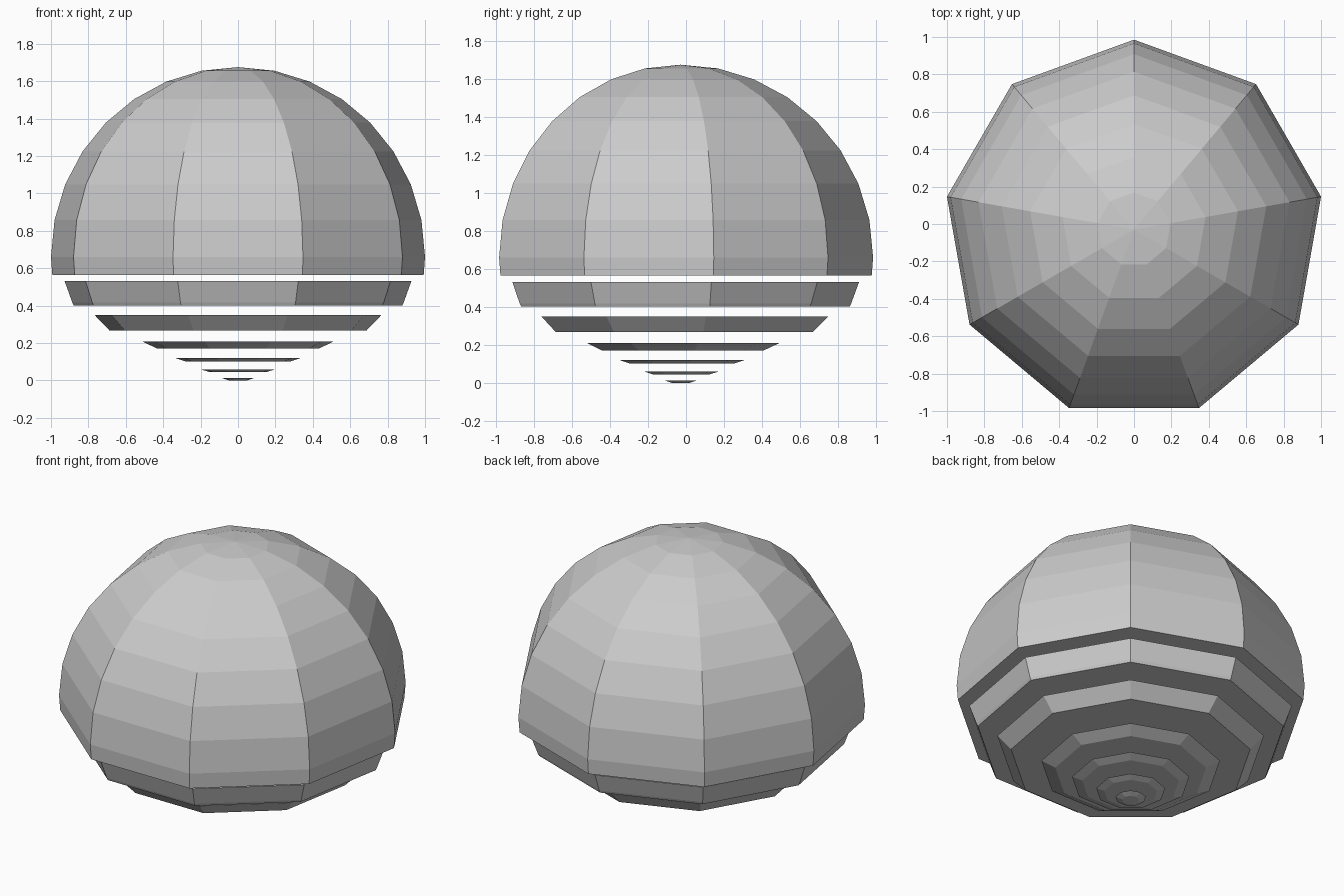
import bpy, bmesh, math

if "Cube" in bpy.data.objects:
    bpy.data.objects.remove(bpy.data.objects["Cube"])

SIDES = 9
R = 1.0154            # sphere radius at the corners
CZ = 0.66             # height of the sphere's equator
CY = -0.03            # nine-sided outline is centred by its bounds
C10 = math.cos(math.radians(10))


def lathe(name, profile):
    """Closed nine-sided solid from (radius, z) pairs, bottom to top."""
    bm = bmesh.new()
    rings = []
    for r, z in profile:
        if r < 1e-4:
            rings.append([bm.verts.new((0, CY, z))])
            continue
        angles = [math.pi / 2 + 2 * math.pi * i / SIDES for i in range(SIDES)]
        rings.append([bm.verts.new((r * math.cos(a), CY + r * math.sin(a), z)) for a in angles])
    for low, high in zip(rings, rings[1:]):
        for i in range(SIDES):
            j = (i + 1) % SIDES
            if len(high) == 1:
                bm.faces.new((low[i], low[j], high[0]))
            else:
                bm.faces.new((low[i], low[j], high[j], high[i]))
    for ring in (rings[0], rings[-1]):
        if len(ring) > 1:
            bm.faces.new(ring)
    bmesh.ops.recalc_face_normals(bm, faces=bm.faces)
    mesh = bpy.data.meshes.new(name)
    bm.to_mesh(mesh)
    bm.free()
    obj = bpy.data.objects.new(name, mesh)
    bpy.context.collection.objects.link(obj)


# Dome: upper half of a 16-ring sphere, cut flat just below the equator
steps = [math.radians(11.25 * k) for k in range(9)]
dome = [(1.008, 0.564)] + [(R * math.cos(a), CZ + R * math.sin(a)) for a in steps]
lathe("dome", dome)

# Slices below the dome, as (half width in front view, z), bottom to top
slices = [
    [(0.878, 0.401), (0.886, 0.417), (0.927, 0.531)],
    [(0.687, 0.267), (0.766, 0.349)],
    [(0.433, 0.171), (0.513, 0.209)],
    [(0.278, 0.101), (0.337, 0.121)],
    [(0.152, 0.045), (0.198, 0.059)],
    [(0.048, 0.0), (0.087, 0.013)],
]
for n, pts in enumerate(slices, 1):
    lathe(f"slice_{n}", [(w / C10, z) for w, z in pts])
